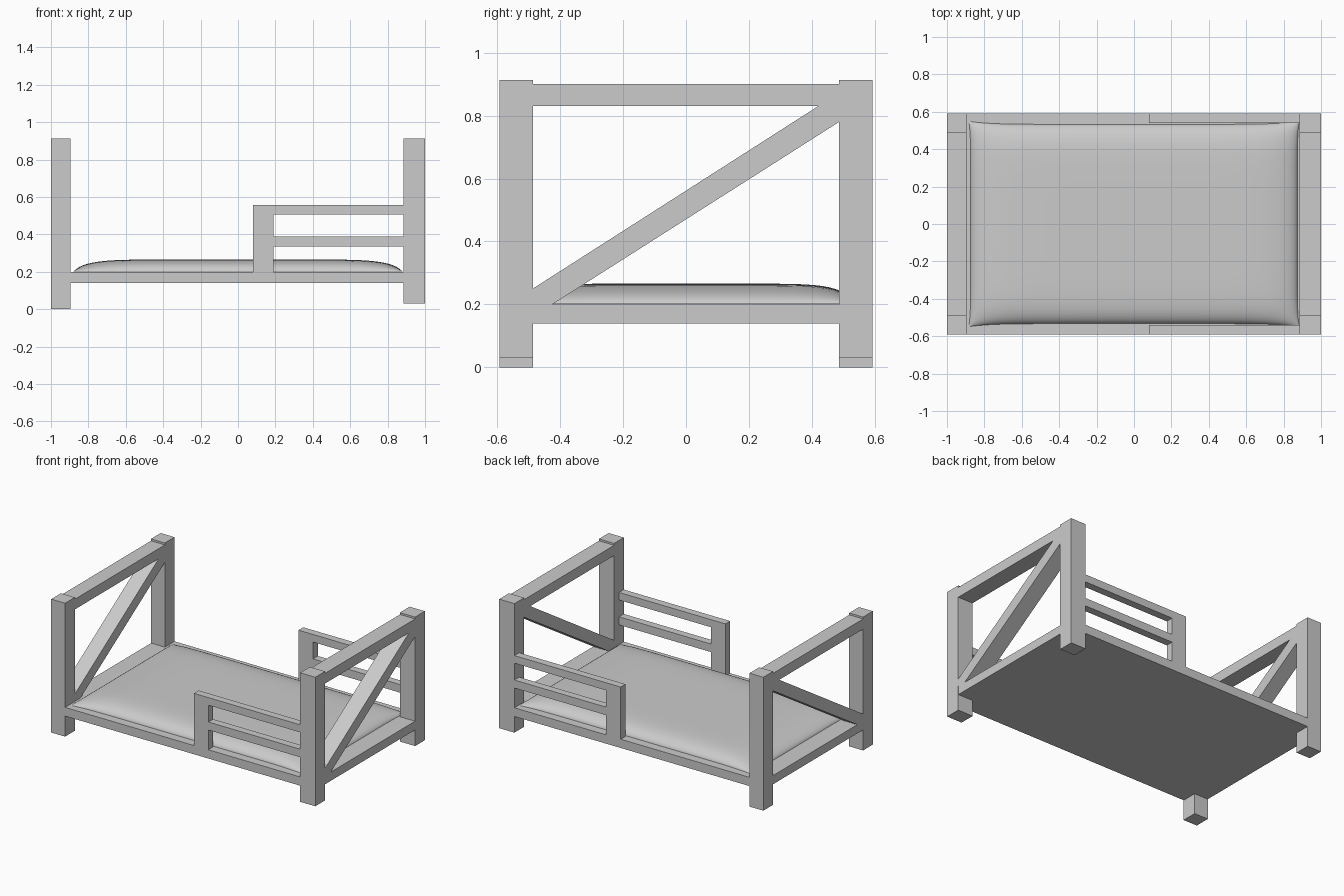
import bpy, bmesh, math

if "Cube" in bpy.data.objects:
    bpy.data.objects.remove(bpy.data.objects["Cube"])

wood = bpy.data.materials.new("plain grey")
wood.diffuse_color = (0.6, 0.6, 0.6, 1)
wood.use_nodes = True
wood.node_tree.nodes["Principled BSDF"].inputs["Base Color"].default_value = wood.diffuse_color


def finish(bm, name, smooth=False):
    bmesh.ops.recalc_face_normals(bm, faces=bm.faces)
    me = bpy.data.meshes.new(name)
    for f in bm.faces:
        f.smooth = smooth
    bm.to_mesh(me)
    bm.free()
    me.materials.append(wood)
    ob = bpy.data.objects.new(name, me)
    bpy.context.collection.objects.link(ob)
    return ob


def prism(name, profile, x0, x1):
    """Extrude a (y, z) outline along x."""
    bm = bmesh.new()
    face = bm.faces.new([bm.verts.new((x0, y, z)) for y, z in profile])
    ext = bmesh.ops.extrude_face_region(bm, geom=[face])
    verts = [v for v in ext["geom"] if isinstance(v, bmesh.types.BMVert)]
    bmesh.ops.translate(bm, verts=verts, vec=(x1 - x0, 0, 0))
    return finish(bm, name)


def box(name, x0, x1, y0, y1, z0, z1):
    y0, y1 = sorted((y0, y1))
    return prism(name, [(y0, z0), (y1, z0), (y1, z1), (y0, z1)], x0, x1)


W = 0.592      # half depth of the bed
IN = 0.487     # inner face of the posts

# Head and foot ends: posts, top rail, diagonal brace
for end, x0, x1, foot in (("left", -1.0, -0.895, 0.0), ("right", 0.885, 1.0, 0.03)):
    for side, s in (("front", -1), ("back", 1)):
        # leg below and post above the base, flush with it
        box(f"{end}_{side}_post", x0, x1, s * IN, s * W, foot, 0.913)
    box(f"{end}_top_rail", x0, x1, -IN, IN, 0.83, 0.9)
    prism(f"{end}_diagonal_brace",
          [(-IN, 0.2), (-0.425, 0.2), (IN, 0.78), (IN, 0.83), (0.42, 0.83), (-IN, 0.25)],
          x0, x1)

# Solid base between the posts
E = 0.0005
box("base_platform", -1.0 + E, 1.0 - E, -W + E, W - E, 0.14, 0.2)

# Guard rails on both long sides
for side, s in (("front", -1), ("back", 1)):
    a, b = s * 0.54, s * (W - E)
    box(f"{side}_guard_post", 0.08, 0.19, a, b, 0.2, 0.557)
    box(f"{side}_guard_top_rail", 0.19, 0.885, a, b, 0.505, 0.557)
    box(f"{side}_guard_middle_rail", 0.19, 0.885, a, b, 0.335, 0.39)

# Puffy mattress: domed grid, denser toward the edges
N = 40
bm = bmesh.new()
t = [math.sin((2 * i / N - 1) * math.pi / 2) for i in range(N + 1)]
grid = []
for u in t:
    row = []
    for v in t:
        h = (max(0, 1 - abs(u) ** 8) * max(0, 1 - abs(v) ** 8)) ** 0.6
        x = u * (0.873 + 0.01 * abs(v) ** 8)
        y = v * (0.533 + 0.016 * abs(u) ** 8)
        row.append(bm.verts.new((x, y, 0.201 + 0.065 * h)))
    grid.append(row)
for i in range(N):
    for j in range(N):
        bm.faces.new((grid[i][j], grid[i + 1][j], grid[i + 1][j + 1], grid[i][j + 1]))
mattress = finish(bm, "mattress", True)
if sum(p.normal.z for p in mattress.data.polygons) < 0:
    mattress.data.flip_normals()
